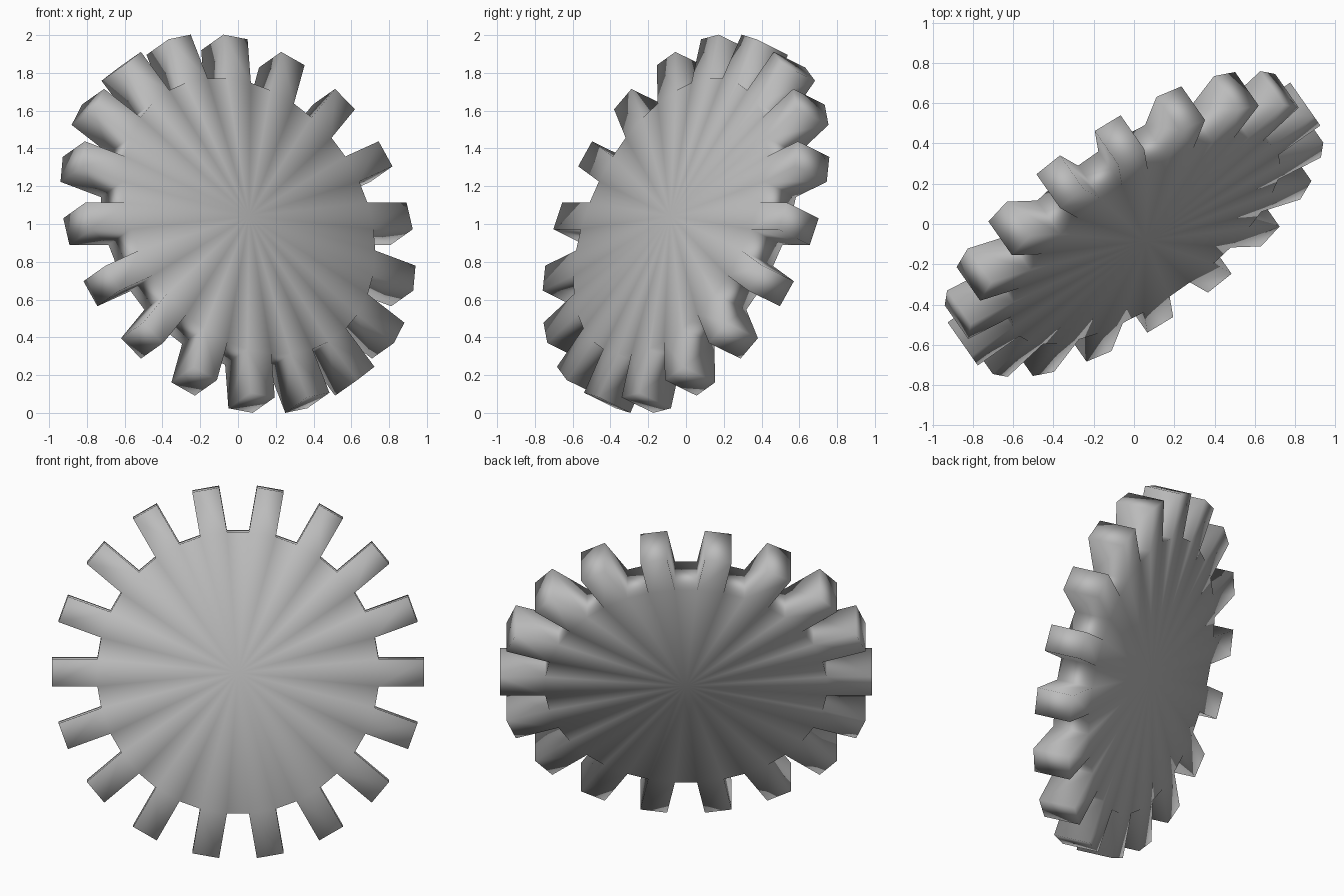
import bpy
import bmesh
from math import cos, sin, radians, tau
from mathutils import Matrix, Vector

if "Cube" in bpy.data.objects:
    bpy.data.objects.remove(bpy.data.objects["Cube"], do_unlink=True)

TEETH = 18
TIP, ROOT = 1.038, 0.785       # distance from the axis to tooth end and root
HALF_WIDTH, HALF_DEPTH = 0.076, 0.11
TURN, LEAN = radians(35), radians(22)

# Plain grey material
grey = bpy.data.materials.new("plain_grey")
grey.use_nodes = True
colour = (0.5, 0.5, 0.5, 1)
grey.diffuse_color = colour
grey.node_tree.nodes["Principled BSDF"].inputs["Base Color"].default_value = colour

bm = bmesh.new()


def tooth_outline(depth):
    """Four corners per tooth: root, tip, tip, root."""
    teeth = []
    for i in range(TEETH):
        turn = Matrix.Rotation(tau * i / TEETH, 3, "Z")
        corners = [(ROOT, -HALF_WIDTH), (TIP, -HALF_WIDTH),
                   (TIP, HALF_WIDTH), (ROOT, HALF_WIDTH)]
        teeth.append([bm.verts.new(turn @ Vector((x, y, depth))) for x, y in corners])
    return teeth


front = tooth_outline(HALF_DEPTH)
back = tooth_outline(-HALF_DEPTH)

# Front and back: teeth as quads, hub as a fan around the axis
for teeth, depth in ((front, HALF_DEPTH), (back, -HALF_DEPTH)):
    centre = bm.verts.new((0, 0, depth))
    for i, tooth in enumerate(teeth):
        following = teeth[(i + 1) % TEETH]
        bm.faces.new(tooth)
        bm.faces.new((centre, tooth[0], tooth[3]))
        bm.faces.new((centre, tooth[3], following[0]))

# Rim walls around teeth and gaps
front_loop = [v for tooth in front for v in tooth]
back_loop = [v for tooth in back for v in tooth]
for i in range(len(front_loop)):
    j = (i + 1) % len(front_loop)
    bm.faces.new((front_loop[i], back_loop[i], back_loop[j], front_loop[j]))

bmesh.ops.recalc_face_normals(bm, faces=bm.faces)

# Tilt the wheel so its axis points forward, left and up
across = Vector((cos(TURN), sin(TURN), 0))
upward = Vector((-sin(TURN) * sin(LEAN), cos(TURN) * sin(LEAN), cos(LEAN)))
axis = across.cross(upward)
tilt = Matrix((across, upward, axis)).transposed()
for v in bm.verts:
    v.co = tilt @ v.co
lowest = min(v.co.z for v in bm.verts)
for v in bm.verts:
    v.co.z -= lowest
for face in bm.faces:
    face.smooth = True

mesh = bpy.data.meshes.new("gear_wheel")
bm.to_mesh(mesh)
bm.free()
mesh.materials.append(grey)
gear = bpy.data.objects.new("gear_wheel", mesh)
bpy.context.collection.objects.link(gear)
